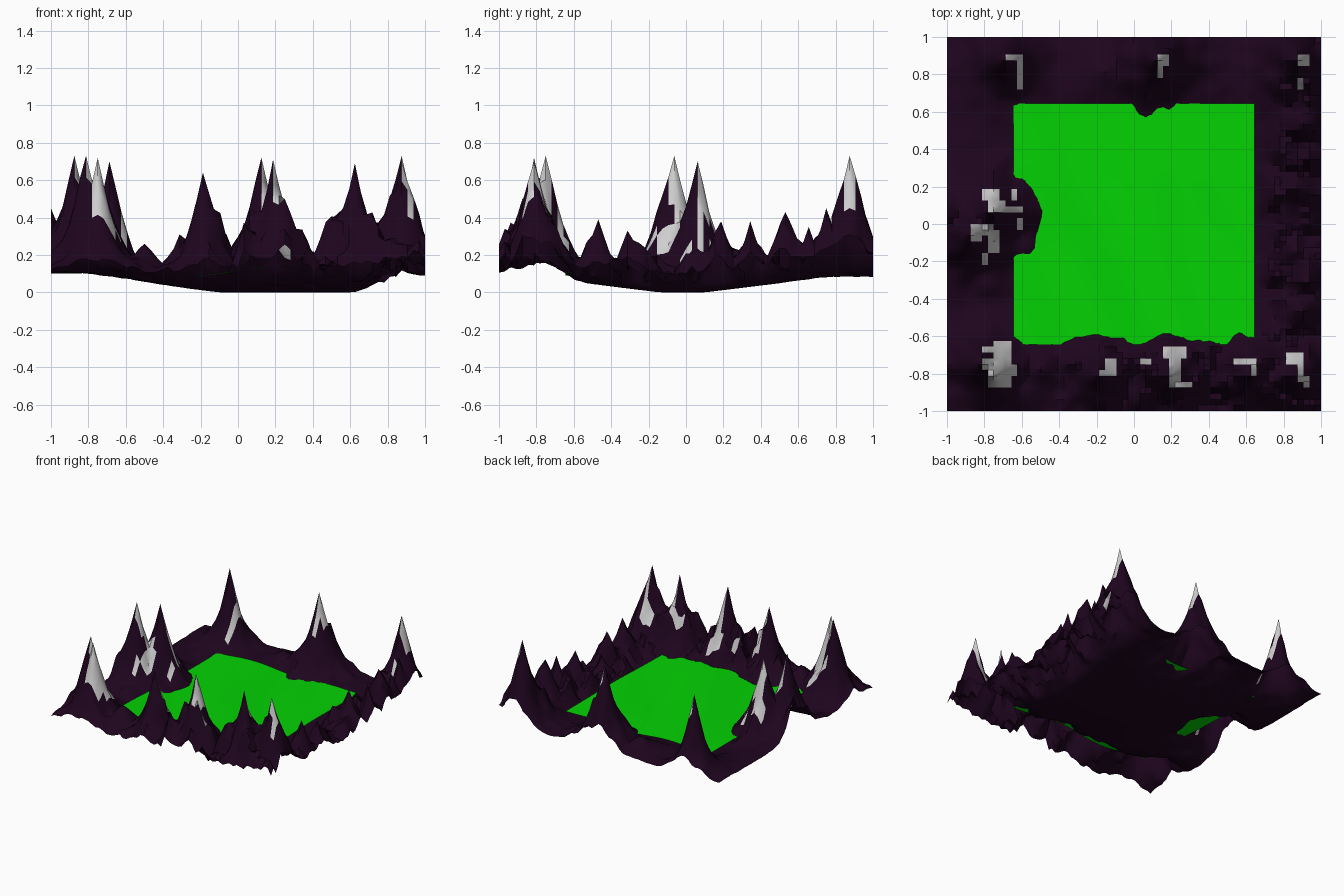
import bpy
import bmesh
from math import exp, hypot, sin
from mathutils import Vector, noise

old = bpy.data.objects.get("Cube")
if old:
    bpy.data.objects.remove(old)

CELLS = 64  # terrain cells along each side

# Peaks: column, row, height, radius
PEAKS = [
    (10, 60, .70, .09), (36, 60, .72, .12), (60, 60, .73, .10), (27, 58, .19, .14),
    (8, 34, .70, .11), (4, 30, .73, .12), (0, 33, .45, .10),
    (6, 8, .73, .10), (8, 6, .72, .10), (26, 6, .64, .09),
    (38, 6, .71, .10), (40, 4, .50, .09), (52, 6, .69, .09), (40, 1, .34, .06),
    (60, 6, .70, .09), (58, 6, .52, .08),
    (22, 8, .31, .07), (16, 7, .26, .10),
    (61, 17, .39, .06), (62, 22, .33, .06), (60, 38, .38, .07), (62, 43, .38, .06),
    (61, 49, .43, .07), (62, 53, .35, .06), (62, 56, .45, .06), (38, 62, .46, .06),
]

# Bare rock patches: first column, end column, first row, end row
ROCK = [
    (10, 13, 60, 61), (12, 13, 55, 60),
    (36, 38, 59, 61), (36, 37, 57, 59),
    (60, 62, 59, 61), (60, 61, 55, 57),
    (6, 9, 36, 38), (7, 10, 34, 36), (10, 13, 34, 35), (12, 13, 31, 33), (11, 12, 36, 38),
    (4, 8, 30, 32), (7, 9, 27, 31), (4, 6, 29, 30), (6, 7, 25, 27),
    (6, 8, 10, 11), (8, 11, 9, 12), (7, 11, 4, 9), (11, 12, 6, 8), (6, 7, 7, 9),
    (26, 29, 6, 7), (27, 29, 7, 9), (33, 35, 8, 9),
    (37, 41, 9, 11), (38, 40, 5, 9), (38, 42, 4, 5),
    (49, 53, 8, 9), (52, 53, 6, 8),
    (58, 61, 8, 10), (60, 61, 5, 8), (61, 62, 4, 6),
]


def make_material(name, color):
    mat = bpy.data.materials.new(name)
    mat.use_nodes = True
    mat.diffuse_color = (*color, 1)
    shader = mat.node_tree.nodes["Principled BSDF"]
    shader.inputs["Base Color"].default_value = (*color, 1)
    shader.inputs["Roughness"].default_value = 1
    shader.inputs["Specular IOR Level"].default_value = 0
    return mat


def ramp(value, start, end):
    t = min(1, max(0, (value - start) / (end - start)))
    return t * t * (3 - 2 * t)


def basin(x, y):
    """Shallow bowl under the lake."""
    left = min(.09, .12 * max(0, -x - .1))
    right = min(.07, .28 * max(0, x - .62))
    along = min(.075, .12 * max(0, abs(y + .02) - .12))
    return min(.1, hypot(left + right, along))


def rugged(x, y):
    """Broken ridges along the front and one side, lower at the outer edge."""
    front = ramp(-y, .53, .8) * (.03 + .11 * ramp(x, -.4, 0))
    side = ramp(x, .64, .82) * .11
    spikes = max(0, noise.noise(Vector((x * 9, y * 9, 2))))
    grit = noise.noise(Vector((x * 21, y * 21, 5)))
    strip = max(front, side) * (1 - .4 * ramp(max(abs(x), abs(y)), .85, 1))
    return strip * max(0, .4 + 3 * spikes + .7 * grit)


def terrain_height(x, y):
    ground = basin(x, y) + rugged(x, y)
    rise = 0
    for col, row, height, radius in PEAKS:
        px, py = col * 2 / CELLS - 1, row * 2 / CELLS - 1
        wobble = 1 + .3 * noise.noise(Vector((x * 10, y * 10, col)))
        falloff = exp(-(hypot(x - px, y - py) / (radius * wobble)) ** 1.2)
        rise = max(rise, (height - ground) * falloff)
    return ground + rise


def lake_height(x, y):
    """Gentle swell that calms toward the back and one side."""
    swell = .024 - .01 * ramp(y, -.2, .4) - .012 * ramp(x, .2, .6)
    return .115 + swell * sin(7.5 * x + 3 * (y + .65))


def make_sheet(name, segments, half, height, materials, rule=None):
    """Grid sheet lifted by a height function."""
    bm = bmesh.new()
    bmesh.ops.create_grid(bm, x_segments=segments, y_segments=segments, size=half)
    for v in bm.verts:
        v.co.z = height(v.co.x, v.co.y)
    for f in bm.faces:
        if rule:
            f.material_index = rule(f.calc_center_median())
    mesh = bpy.data.meshes.new(name)
    bm.to_mesh(mesh)
    bm.free()
    for mat in materials:
        mesh.materials.append(mat)
    obj = bpy.data.objects.new(name, mesh)
    bpy.context.collection.objects.link(obj)
    bpy.ops.object.select_all(action="DESELECT")
    obj.select_set(True)
    bpy.context.view_layer.objects.active = obj
    bpy.ops.object.shade_smooth_by_angle(angle=.7)
    return obj


def rock_rule(center):
    col = int((center.x + 1) * CELLS / 2)
    row = int((center.y + 1) * CELLS / 2)
    return int(any(a <= col < b and c <= row < d for a, b, c, d in ROCK))


earth = make_material("dark purple earth", (.013, .0015, .013))
rock = make_material("pale grey rock", (.62, .62, .62))
slime = make_material("bright green liquid", (.001, .65, .001))

# Mountain rim and basin
terrain = make_sheet("mountain_terrain", CELLS, 1, terrain_height, [earth, rock], rock_rule)
lowest = min(v.co.z for v in terrain.data.vertices)

# Liquid sheet filling the basin
lake = make_sheet("green_lake", 40, .645, lake_height, [slime])

# Rest the lowest point on the ground
for obj in (terrain, lake):
    for v in obj.data.vertices:
        v.co.z -= lowest
